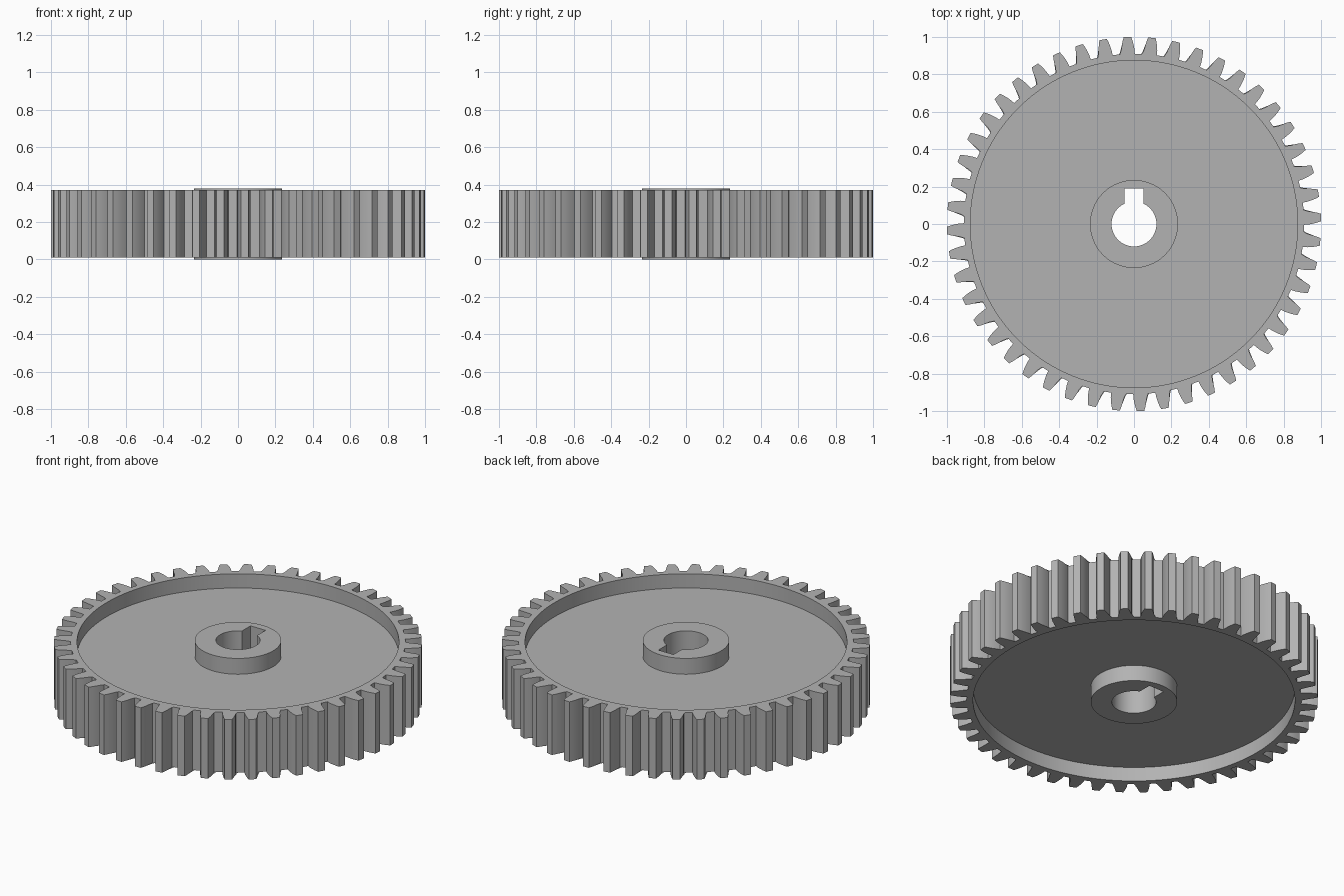
import bpy, bmesh
from math import radians, cos, sin, pi, asin

cube = bpy.data.objects.get("Cube")
if cube:
    bpy.data.objects.remove(cube, do_unlink=True)

TEETH = 48
PITCH = 2 * pi / TEETH
PHASE = radians(2.0)
HEIGHT = 0.38

steel = bpy.data.materials.new("plain steel grey")
steel.use_nodes = True
grey = (0.45, 0.45, 0.45, 1)
steel.diffuse_color = grey
steel.node_tree.nodes["Principled BSDF"].inputs["Base Color"].default_value = grey


def polar(r, a):
    return (r * cos(a), r * sin(a))


def loft(name, sections):
    """Skin a stack of (outline, z) sections and cap both ends."""
    bm = bmesh.new()
    rings = [[bm.verts.new((x, y, z)) for x, y in pts] for pts, z in sections]
    n = len(rings[0])
    for low, high in zip(rings, rings[1:]):
        for i in range(n):
            j = (i + 1) % n
            bm.faces.new((low[i], low[j], high[j], high[i]))
    bm.faces.new(rings[0][::-1])
    bm.faces.new(rings[-1])
    bmesh.ops.recalc_face_normals(bm, faces=bm.faces)
    mesh = bpy.data.meshes.new(name)
    bm.to_mesh(mesh)
    bm.free()
    mesh.materials.append(steel)
    obj = bpy.data.objects.new(name, mesh)
    bpy.context.collection.objects.link(obj)
    return obj


# Toothed outline: half thickness of one flank at rising radii, mirrored
flank = [(0.91, 0.036), (0.935, 0.035), (0.96, 0.031), (0.98, 0.0265), (1.0, 0.02)]
tooth = [(r, -w / r) for r, w in flank] + [(r, w / r) for r, w in reversed(flank)]
outline = [polar(r, PHASE + t * PITCH + a) for t in range(TEETH) for r, a in tooth]
count = len(outline)


def circle(r):
    start = PHASE + tooth[0][1]
    return [polar(r, start + 2 * pi * i / count) for i in range(count)]


# Gear body: hub, recessed web and toothed rim, the same on both faces
half = [(circle(0.235), 0), (circle(0.235), 0.095), (circle(0.875), 0.095),
        (circle(0.875), 0.01), (outline, 0.01)]
gear = loft("spur_gear", half + [(pts, HEIGHT - z) for pts, z in reversed(half)])

# Keyed bore: round hole with a square slot towards the back
bore_r, slot = 0.12, 0.05
side = asin(slot / bore_r)
hole = [polar(bore_r, pi / 2 + side + (2 * pi - 2 * side) * i / 64) for i in range(65)]
hole += [(slot, 0.19), (-slot, 0.19)]
cutter = loft("bore_cutter", [(hole, -0.1), (hole, HEIGHT + 0.1)])
cutter.hide_render = True

cut = gear.modifiers.new("bore", "BOOLEAN")
cut.operation = "DIFFERENCE"
cut.solver = "EXACT"
cut.object = cutter
bpy.context.view_layer.objects.active = gear
bpy.ops.object.select_all(action="DESELECT")
gear.select_set(True)
bpy.ops.object.modifier_apply(modifier=cut.name)
bpy.data.objects.remove(cutter, do_unlink=True)

bpy.ops.object.shade_smooth_by_angle(angle=radians(25))
